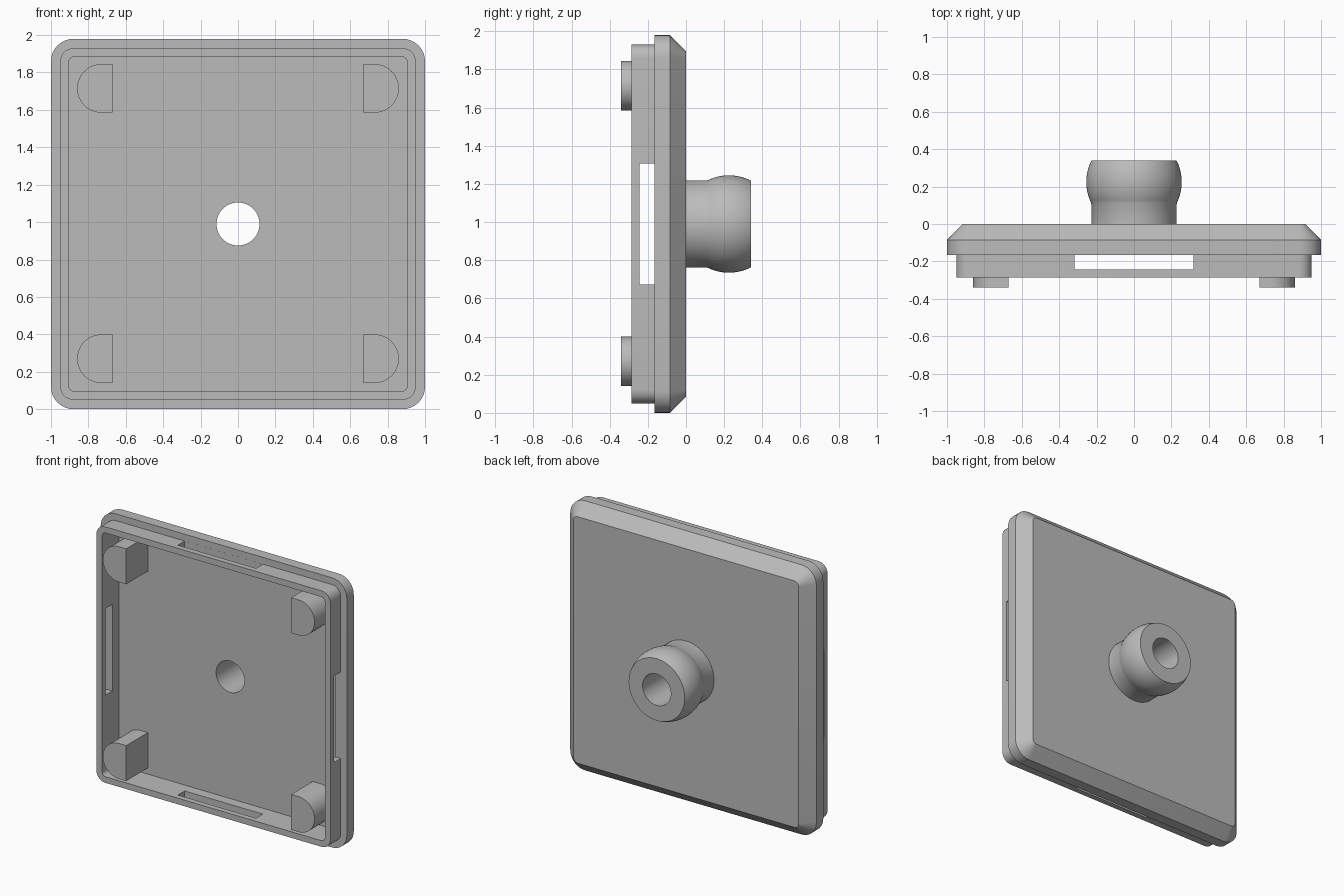
import bpy, bmesh
from math import sin, cos, pi, sqrt
from mathutils import Matrix, Vector

if "Cube" in bpy.data.objects:
    bpy.data.objects.remove(bpy.data.objects["Cube"], do_unlink=True)

MID = 0.99      # height of the model's centre
FLOOR = -0.09   # depth of the recess floor
BORE = 0.115

grey = bpy.data.materials.new("plain grey")
grey.use_nodes = True
grey.diffuse_color = (0.5, 0.5, 0.5, 1)
grey.node_tree.nodes["Principled BSDF"].inputs["Base Color"].default_value = (0.5, 0.5, 0.5, 1)


def finish(bm, name):
    bmesh.ops.recalc_face_normals(bm, faces=bm.faces)
    mesh = bpy.data.meshes.new(name)
    bm.to_mesh(mesh)
    bm.free()
    obj = bpy.data.objects.new(name, mesh)
    bpy.context.collection.objects.link(obj)
    mesh.materials.append(grey)
    return obj


def activate(obj):
    bpy.ops.object.select_all(action="DESELECT")
    obj.select_set(True)
    bpy.context.view_layer.objects.active = obj


def smooth(obj):
    activate(obj)
    bpy.ops.object.shade_smooth_by_angle(angle=pi / 7)


def loft(rings, name, caps=True, closed=False):
    """Skin a list of equal-length rings of points."""
    bm = bmesh.new()
    loops = [[bm.verts.new(p) for p in ring] for ring in rings]
    pairs = list(zip(loops, loops[1:]))
    if closed:
        pairs.append((loops[-1], loops[0]))
    for a, b in pairs:
        for i in range(len(a)):
            j = (i + 1) % len(a)
            bm.faces.new((a[i], a[j], b[j], b[i]))
    if caps:
        bm.faces.new(loops[0])
        bm.faces.new(loops[-1])
    return finish(bm, name)


def rounded_rect(w, h, r, y, steps=8):
    """Rounded rectangle with half sizes w and h, facing along y."""
    pts = []
    for q, (sx, sz) in enumerate(((1, 1), (-1, 1), (-1, -1), (1, -1))):
        for k in range(steps + 1):
            a = (q + k / steps) * pi / 2
            pts.append((sx * (w - r) + r * cos(a), y, MID + sz * (h - r) + r * sin(a)))
    return pts


def circle(r, y, n=64):
    return [(r * cos(2 * pi * i / n), y, MID + r * sin(2 * pi * i / n)) for i in range(n)]


def cut(obj, cutter):
    cutter.hide_render = True
    activate(obj)
    mod = obj.modifiers.new("cut", "BOOLEAN")
    mod.operation, mod.solver, mod.object = "DIFFERENCE", "EXACT", cutter
    bpy.ops.object.modifier_apply(modifier=mod.name)
    bpy.data.objects.remove(cutter, do_unlink=True)


def box(size, centre, name):
    bm = bmesh.new()
    bmesh.ops.create_cube(bm, size=1, matrix=Matrix.Translation(centre) @ Matrix.Diagonal((*size, 1)))
    return finish(bm, name)


# Cover: recess, raised rim, ledge, outer wall and chamfered back
cover = loft([
    rounded_rect(0.905, 0.895, 0.03, FLOOR),
    rounded_rect(0.905, 0.895, 0.03, -0.285),
    rounded_rect(0.95, 0.94, 0.07, -0.285),
    rounded_rect(0.95, 0.94, 0.07, -0.165),
    rounded_rect(1, 0.99, 0.12, -0.165),
    rounded_rect(1, 0.99, 0.12, -0.085),
    rounded_rect(0.915, 0.905, 0.035, 0),
], "cover")

# Centre hole and slots through the rim on all four sides
cut(cover, loft([circle(BORE, -0.2), circle(BORE, 0.2)], "hole_cutter"))
cut(cover, box((2.2, 0.079, 0.635), (0, -0.205, MID), "side_slot_cutter"))
cut(cover, box((0.635, 0.079, 2.2), (0, -0.205, MID), "end_slot_cutter"))
smooth(cover)

# Ball-shaped mount on the back: neck, ball section and bore
BALL, BALL_Y, END = 0.255, 0.225, 0.34
profile = [(BORE, 0), (0.228, 0)]
for k in range(15):
    y = 0.112 + (END - 0.112) * k / 14
    profile.append((sqrt(BALL ** 2 - (y - BALL_Y) ** 2), y))
profile.append((BORE, END))
smooth(loft([circle(r, y) for r, y in profile], "ball_mount", caps=False, closed=True))

# Four D-shaped pegs with their round sides outward
for side, sx in (("left", 1), ("right", -1)):
    for level, z in (("lower", 0.27), ("upper", 1.715)):
        outline = [(0.67, z - 0.13)]
        for k in range(25):
            a = -pi / 2 + pi * k / 24
            outline.append((0.73 + 0.13 * cos(a), z + 0.13 * sin(a)))
        outline.append((0.67, z + 0.13))
        rings = [[(sx * x, y, h) for x, h in outline] for y in (FLOOR, -0.34)]
        smooth(loft(rings, f"{level}_{side}_peg"))
